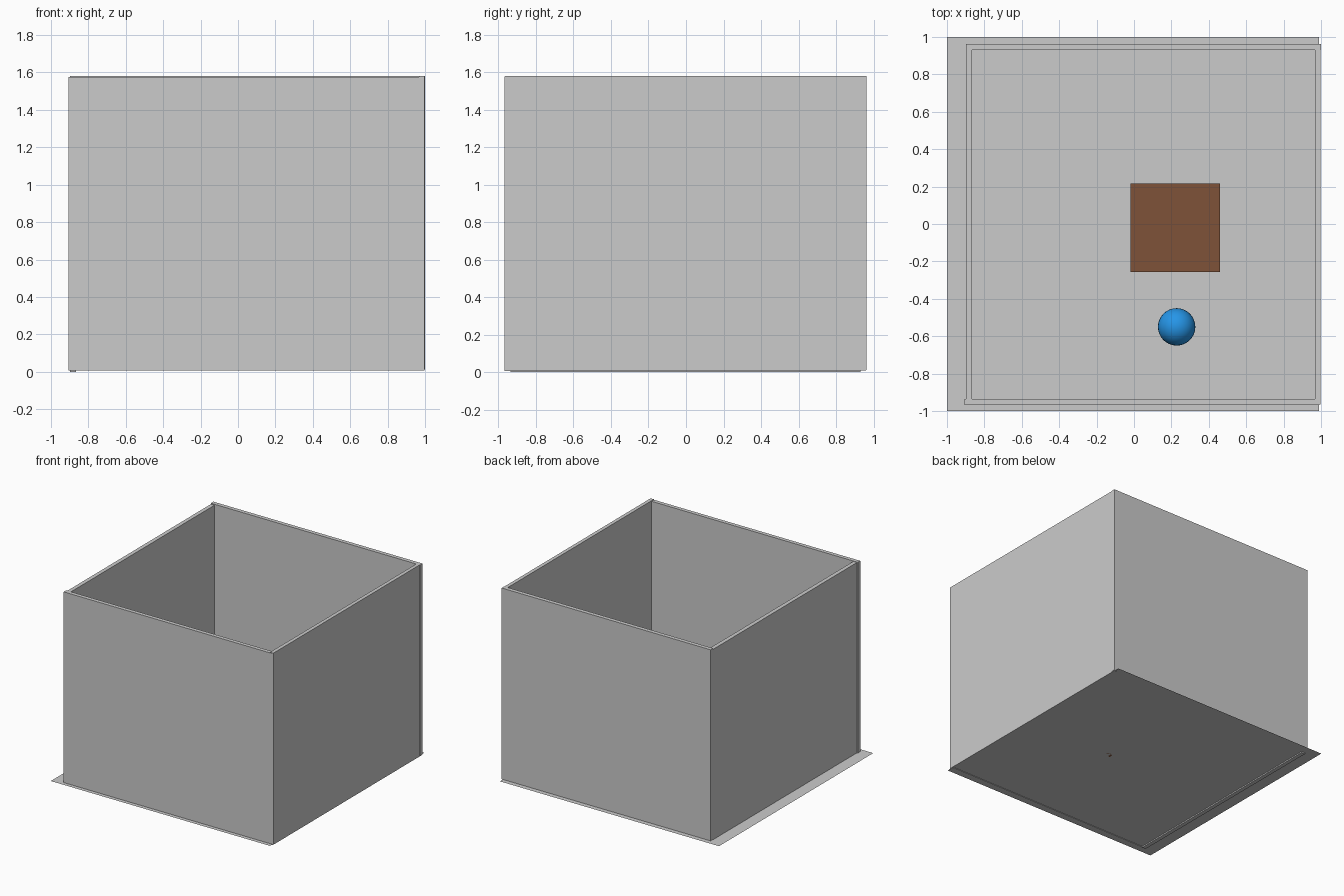
import bpy

if "Cube" in bpy.data.objects:
    bpy.data.objects.remove(bpy.data.objects["Cube"])


def material(name, rgb):
    m = bpy.data.materials.new(name)
    m.diffuse_color = (*rgb, 1)
    m.use_nodes = True
    m.node_tree.nodes["Principled BSDF"].inputs["Base Color"].default_value = m.diffuse_color
    return m


GREY = material("wall grey", (0.6, 0.6, 0.6))
BROWN = material("wood brown", (0.21, 0.085, 0.04))
BLUE = material("ball blue", (0.02, 0.32, 0.85))


def finish(name, mat):
    ob = bpy.context.object
    ob.name = name
    ob.data.materials.append(mat)
    return ob


def box(name, mat, x0, x1, y0, y1, z0, z1):
    bpy.ops.mesh.primitive_cube_add(
        size=1, location=((x0 + x1) / 2, (y0 + y1) / 2, (z0 + z1) / 2))
    bpy.context.object.scale = (x1 - x0, y1 - y0, z1 - z0)
    bpy.ops.object.transform_apply(location=False, rotation=False, scale=True)
    return finish(name, mat)


# Thin floor sheet, reaching past the walls on the left, front and back
FLOOR = 0.01
bpy.ops.mesh.primitive_plane_add(size=1, location=(-0.005, 0, FLOOR))
bpy.context.object.scale = (1.99, 2, 1)
bpy.ops.object.transform_apply(location=False, rotation=False, scale=True)
finish("floor", GREY)

# Four walls of an open-topped room
box("left_wall", GREY, -0.898, -0.865, -0.935, 0.93, 0, 1.572)
box("right_wall", GREY, 0.967, 0.997, -0.965, 0.96, 0.008, 1.58)
box("front_wall", GREY, -0.905, 0.993, -0.967, -0.935, 0.006, 1.575)
box("back_wall", GREY, -0.898, 1.0, 0.93, 0.963, 0.012, 1.58)

# Pedestal table: square top on a round leg
TOP = 0.42
box("table_top", BROWN, -0.018, 0.46, -0.257, 0.217, TOP - 0.03, TOP)
bpy.ops.mesh.primitive_cylinder_add(
    vertices=32, radius=0.03, depth=TOP - FLOOR,
    location=(0.215, -0.05, (TOP + FLOOR) / 2))
finish("table_leg", BROWN)
bpy.ops.object.shade_smooth_by_angle()

# Ball resting on the floor
bpy.ops.mesh.primitive_uv_sphere_add(
    segments=32, ring_count=16, radius=0.1, location=(0.228, -0.55, FLOOR + 0.1))
finish("ball", BLUE)
bpy.ops.object.shade_smooth()
